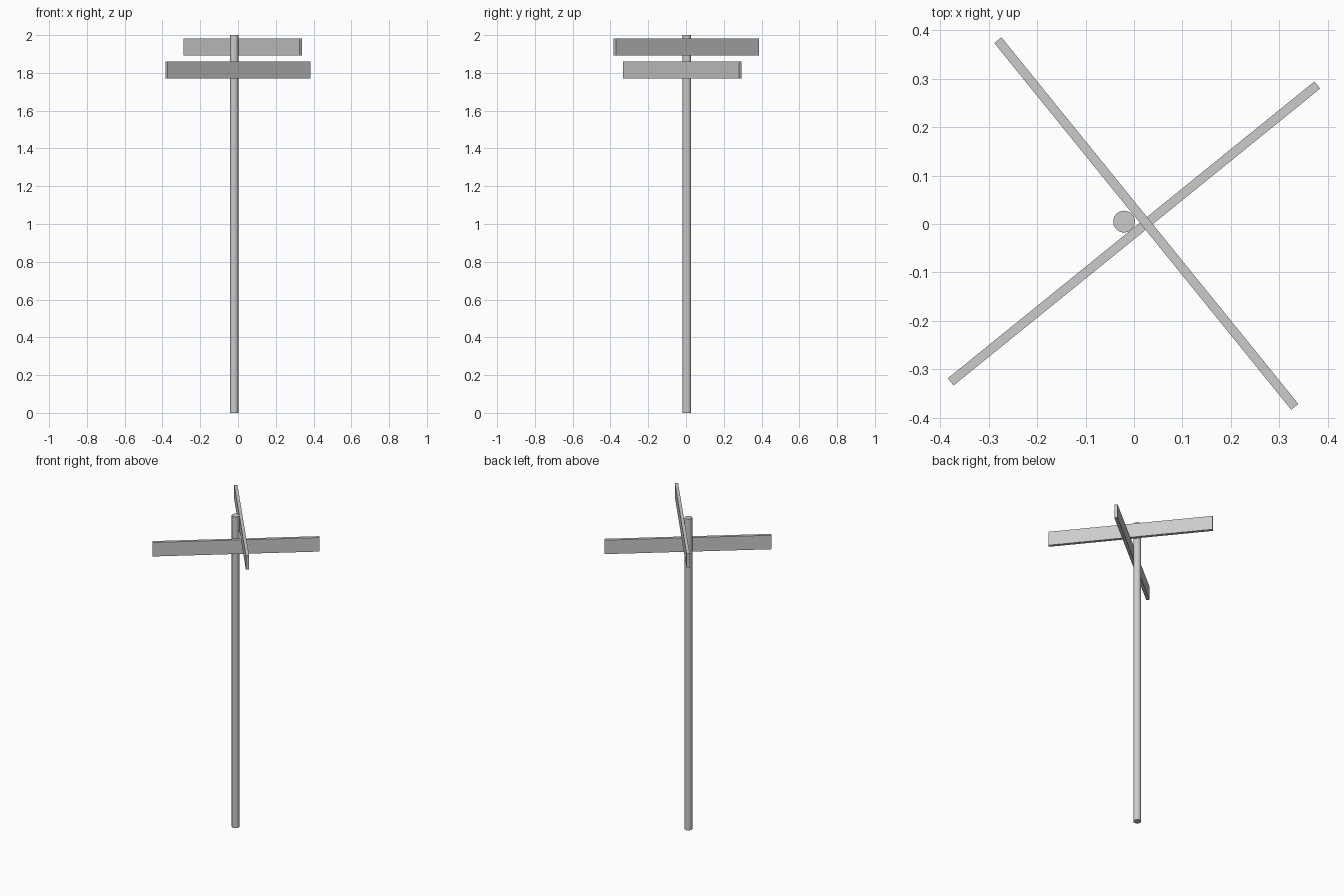
import bpy
from math import radians

if "Cube" in bpy.data.objects:
    bpy.data.objects.remove(bpy.data.objects["Cube"])


def blade(name, x, y, z, angle):
    # Thin street-sign plate standing on edge
    bpy.ops.mesh.primitive_cube_add(size=1, location=(x, y, z), rotation=(0, 0, radians(angle)))
    ob = bpy.context.object
    ob.name = name
    ob.scale = (0.975, 0.019, 0.09)
    bpy.ops.object.transform_apply(location=False, rotation=False, scale=True)


# Round pole
bpy.ops.mesh.primitive_cylinder_add(vertices=32, radius=0.0225, depth=2, location=(-0.0205, 0.005, 1))
bpy.context.object.name = "pole"
bpy.ops.object.shade_smooth_by_angle(angle=radians(30))

# Two crossed signs, each touching the side of the pole
blade("lower_sign", 0, -0.0195, 1.815, 39)
blade("upper_sign", 0.0255, 0.001, 1.936, -51)
